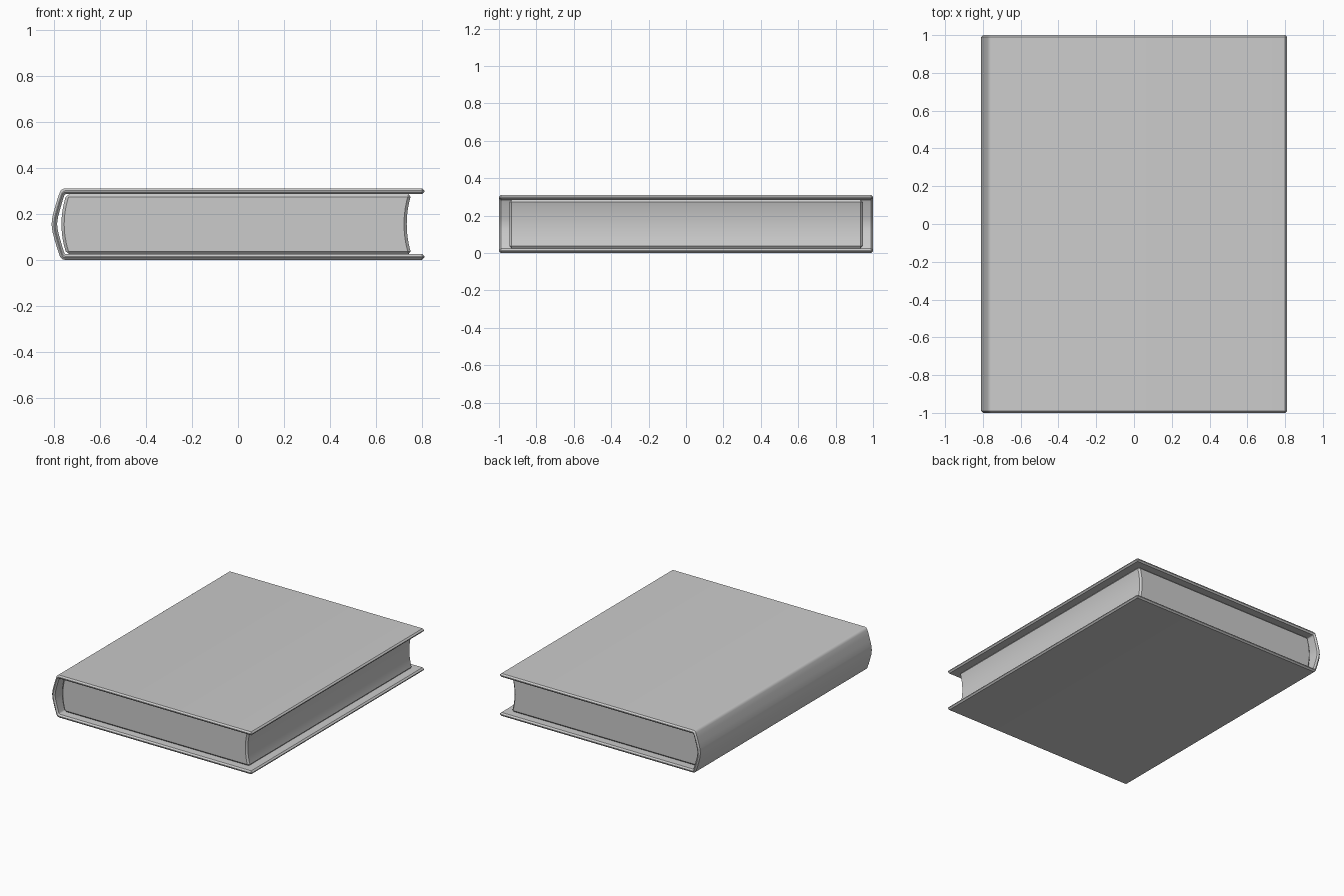
import bpy
import bmesh
import math

if "Cube" in bpy.data.objects:
    bpy.data.objects.remove(bpy.data.objects["Cube"], do_unlink=True)

HEIGHT = 0.31
MID = HEIGHT / 2

grey = bpy.data.materials.new("plain grey")
grey.use_nodes = True
colour = (0.6, 0.6, 0.6, 1)
grey.diffuse_color = colour
grey.node_tree.nodes["Principled BSDF"].inputs["Base Color"].default_value = colour


def mirrored(points):
    """Continue an upper half profile, ending at mid height, down to the bottom."""
    return points + [(x, HEIGHT - z) for x, z in reversed(points) if z > MID + 0.001]


def extrude_profile(name, outline, half_depth, bevel):
    """Extrude an x-z outline along y and chamfer its sharp edges."""
    bm = bmesh.new()
    front = bm.faces.new([bm.verts.new((x, -half_depth, z)) for x, z in outline])
    result = bmesh.ops.extrude_face_region(bm, geom=[front], use_keep_orig=True)
    moved = [v for v in result["geom"] if isinstance(v, bmesh.types.BMVert)]
    bmesh.ops.translate(bm, verts=moved, vec=(0, 2 * half_depth, 0))
    bmesh.ops.recalc_face_normals(bm, faces=bm.faces)
    mesh = bpy.data.meshes.new(name)
    bm.to_mesh(mesh)
    bm.free()
    obj = bpy.data.objects.new(name, mesh)
    bpy.context.collection.objects.link(obj)
    mesh.materials.append(grey)

    chamfer = obj.modifiers.new("chamfer", "BEVEL")
    chamfer.width = bevel
    chamfer.segments = 1
    chamfer.limit_method = "ANGLE"
    chamfer.angle_limit = math.radians(60)
    chamfer.use_clamp_overlap = False

    bpy.ops.object.select_all(action="DESELECT")
    obj.select_set(True)
    bpy.context.view_layer.objects.active = obj
    bpy.ops.object.modifier_apply(modifier=chamfer.name)
    bpy.ops.object.shade_smooth_by_angle(angle=math.radians(30))
    return obj


# Cover: two boards joined by a rounded spine
outer = mirrored([(0.81, HEIGHT), (-0.752, HEIGHT), (-0.762, 0.3075), (-0.769, 0.302),
                  (-0.774, 0.294), (-0.785, 0.262), (-0.797, 0.222),
                  (-0.806, 0.188), (-0.81, MID)])
inner = mirrored([(0.81, 0.285), (-0.748, 0.285), (-0.751, 0.284), (-0.754, 0.281),
                  (-0.756, 0.276), (-0.764, 0.25), (-0.774, 0.215),
                  (-0.782, 0.185), (-0.786, MID)])
extrude_profile("cover", outer + inner[::-1], 1.0, 0.01)


# Page block: bulging towards the spine, hollow at the fore edge
def page_edge(x_end, bulge, steps=12):
    half = MID - 0.025
    return [(x_end - bulge * (1 - t * t), MID + half * t)
            for t in (1 - 2 * i / steps for i in range(steps + 1))]


back_edge = page_edge(-0.745, 0.022)
fore_edge = page_edge(0.753, 0.02)
extrude_profile("page_block", back_edge + fore_edge[::-1], 0.945, 0.012)
